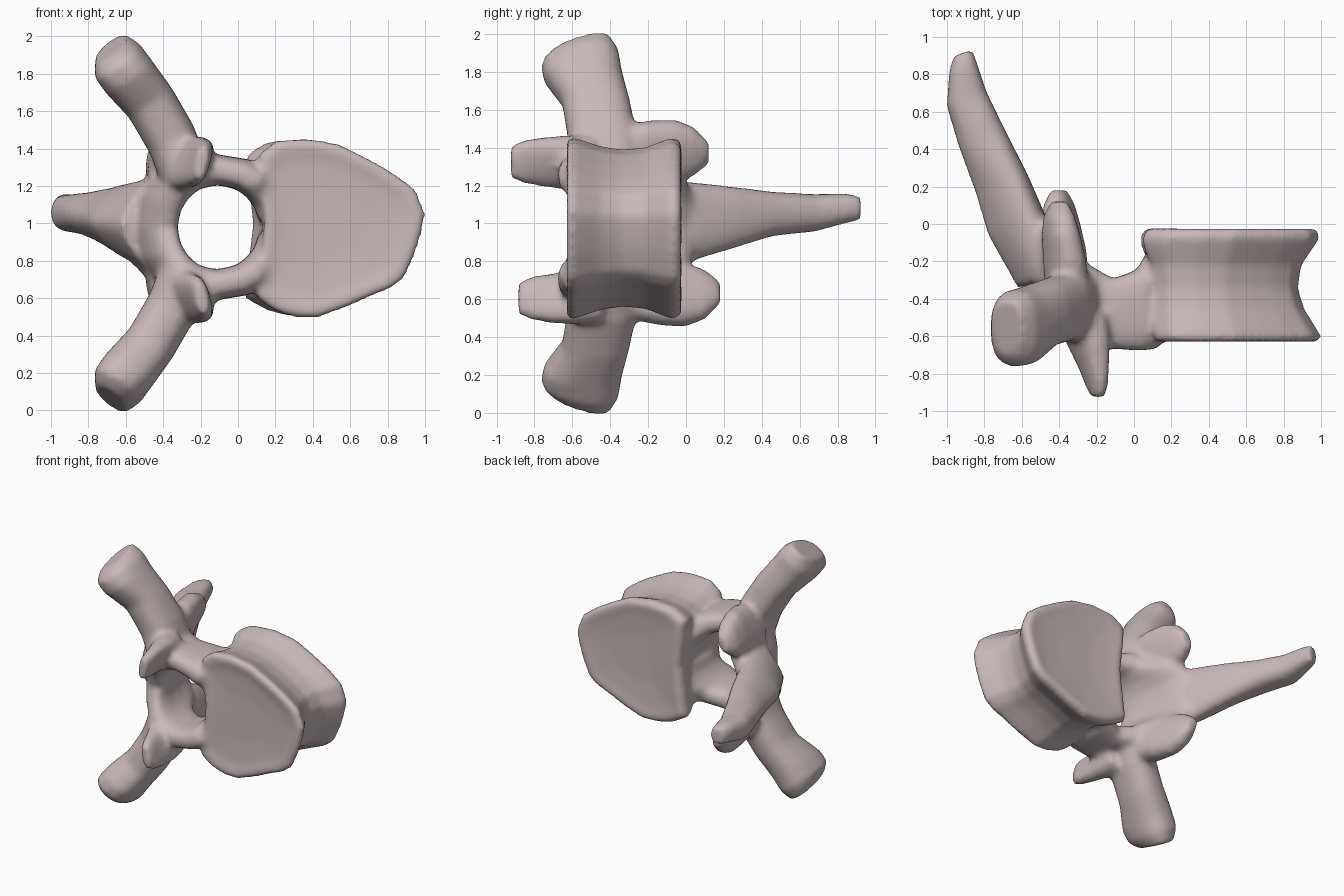
import bpy, bmesh, math
from mathutils import Vector

cube = bpy.data.objects.get("Cube")
if cube:
    bpy.data.objects.remove(cube)

MID = 0.99                      # height of the symmetry plane
bm = bmesh.new()


def skin(loops):
    """Closed surface through matching loops of points."""
    rows = [[bm.verts.new(p) for p in loop] for loop in loops]
    n = len(rows[0])
    for a, b in zip(rows, rows[1:]):
        for i in range(n):
            j = (i + 1) % n
            bm.faces.new((a[i], a[j], b[j], b[i]))
    bm.faces.new(rows[0])
    bm.faces.new(rows[-1])


def ring(c, u, v, power=0.8, taper=0.0, n=20):
    """Rounded section with half axes u, v; taper narrows v towards -u."""
    c, u, v = Vector(c), Vector(u), Vector(v)
    out = []
    for i in range(n):
        t = 2 * math.pi * i / n
        cs, sn = math.cos(t), math.sin(t)
        out.append(c + u * math.copysign(abs(cs) ** power, cs)
                   + v * math.copysign(abs(sn) ** power, sn) * (1 + taper * cs))
    return out


def both_sides(loops, dy=0.0, dz=0.0):
    """Skin the part and its mirror across the symmetry plane, nudged by dy, dz."""
    skin(loops)
    skin([[Vector((p.x, p.y + dy, 2 * MID + dz - p.z)) for p in l] for l in loops])


# Vertebral body: outline swept along y with a waist and slightly dished ends
outline = [(0.10, 0.60), (0.20, 0.53), (0.30, 0.50), (0.42, 0.495), (0.56, 0.545),
           (0.72, 0.615), (0.82, 0.655), (0.89, 0.71), (0.95, 0.85), (0.98, 0.95),
           (1.00, 1.05), (0.95, 1.18), (0.83, 1.27), (0.70, 1.345), (0.54, 1.425),
           (0.36, 1.455), (0.20, 1.44), (0.11, 1.37), (0.12, 1.20), (0.14, 1.00),
           (0.12, 0.80)]


def section(y, s, cx=0.1, left=0.0):
    """Outline scaled about cx, its canal side pushed out by left."""
    return [Vector((cx + (x - cx) * s - left * max(0, 0.4 - x) / 0.3, y,
                    0.98 + (z - 0.98) * s)) for x, z in outline]


skin([section(-0.607, 0.4, 0.5), section(-0.615, 0.75, 0.5), section(-0.635, 0.95, 0.5),
      section(-0.605, 1.008), section(-0.55, 0.97), section(-0.45, 0.90),
      section(-0.34, 0.865), section(-0.22, 0.885, left=0.02),
      section(-0.13, 0.955, left=0.06), section(-0.07, 1.0, left=0.07),
      section(-0.02, 0.95, 0.5, 0.06), section(-0.035, 0.75, 0.5),
      section(-0.045, 0.4, 0.5)])

# Neural arch: angle, inner radius, thickness, front y, rear y, outward lean to the rear
half = [(10, 0.22, 0.12, -0.56, -0.08, 0), (28, 0.225, 0.16, -0.60, -0.08, 0),
        (48, 0.225, 0.185, -0.675, -0.13, 0), (65, 0.225, 0.175, -0.68, -0.24, 0),
        (90, 0.225, 0.165, -0.67, -0.29, 0), (115, 0.21, 0.19, -0.65, -0.21, 0.02),
        (135, 0.19, 0.20, -0.62, -0.03, 0.05), (157, 0.175, 0.20, -0.57, 0.045, 0.08)]
arch = half + [(180, 0.17, 0.20, -0.53, 0.07, 0.09)]
arch += [(360 - h[0],) + h[1:] for h in reversed(half)]
loops = []
for deg, r0, thick, y0, y1, lean in arch:
    d = Vector((math.cos(math.radians(deg)), 0, math.sin(math.radians(deg))))
    c = Vector((-0.11, (y0 + y1) / 2, 0.98)) + d * (r0 + lean + thick / 2)
    loops.append(ring(c, d * thick / 2, d * lean + Vector((0, (y1 - y0) / 2, 0)), 0.7))
skin(loops)

# Transverse processes
out = Vector((0.83, 0, 0.55))
both_sides([ring((-0.28, -0.43, 1.25), out * 0.14, (0, 0.20, 0)),
            ring((-0.355, -0.44, 1.45), out * 0.14, (0, 0.185, 0)),
            ring((-0.465, -0.475, 1.64), out * 0.14, (0, 0.18, 0)),
            ring((-0.58, -0.545, 1.78), out * 0.152, (0, 0.21, 0.01)),
            ring((-0.645, -0.56, 1.87), out * 0.148, (0, 0.205, 0.035)),
            ring((-0.68, -0.555, 1.94), out * 0.10, (0, 0.15, 0.045))], dz=0.02)

# Front articular processes: slanted plates
both_sides([ring((-0.28, -0.48, 1.30), (0.11, 0, -0.04), (0.07, 0, 0.15)),
            ring((-0.25, -0.62, 1.32), (0.09, 0, -0.03), (0.07, 0, 0.14)),
            ring((-0.22, -0.75, 1.325), (0.065, 0, -0.02), (0.05, 0, 0.13)),
            ring((-0.20, -0.86, 1.325), (0.05, 0, -0.01), (0.03, 0, 0.115)),
            ring((-0.195, -0.925, 1.325), (0.035, 0, 0), (0.01, 0, 0.085))],
           dy=0.04, dz=-0.05)

# Rear articular processes: plates merging into the arch
both_sides([ring((-0.36, -0.34, 1.34), (0.10, 0, -0.03), (0.05, 0, 0.17)),
            ring((-0.37, -0.20, 1.37), (0.095, 0, -0.03), (0.055, 0, 0.17)),
            ring((-0.39, -0.06, 1.38), (0.085, 0, -0.03), (0.05, 0, 0.165)),
            ring((-0.40, 0.04, 1.38), (0.07, 0, -0.02), (0.04, 0, 0.13)),
            ring((-0.40, 0.12, 1.37), (0.04, 0, 0), (0.02, 0, 0.06))], dy=0.06, dz=0.025)

# Spinous process, wide towards the arch and narrow along its back
side = Vector((0.93, 0.34, 0))
skin([ring((-0.50, -0.30, 0.99), side * 0.13, (0, 0, 0.22), 0.9, 0.6),
      ring((-0.63, 0.00, 1.01), side * 0.165, (0, 0, 0.185), 0.9, 0.6),
      ring((-0.71, 0.22, 1.03), side * 0.15, (0, 0, 0.15), 0.9, 0.5),
      ring((-0.81, 0.45, 1.05), side * 0.135, (0, 0, 0.115), 0.9, 0.2),
      ring((-0.895, 0.67, 1.055), side * 0.115, (0, 0, 0.10)),
      ring((-0.915, 0.84, 1.08), side * 0.08, (0, 0, 0.08)),
      ring((-0.915, 0.915, 1.08), side * 0.055, (0, 0, 0.065))])

bmesh.ops.recalc_face_normals(bm, faces=bm.faces)
mesh = bpy.data.meshes.new("vertebra")
bm.to_mesh(mesh)
bm.free()
obj = bpy.data.objects.new("vertebra", mesh)
bpy.context.collection.objects.link(obj)
bpy.ops.object.select_all(action='DESELECT')
obj.select_set(True)
bpy.context.view_layer.objects.active = obj

# Fuse the parts into one continuous bone and soften the joints
fuse = obj.modifiers.new("fuse", 'REMESH')
fuse.mode = 'VOXEL'
fuse.voxel_size = 0.02
soften = obj.modifiers.new("soften", 'SMOOTH')
soften.factor = 0.5
soften.iterations = 8
for name in ("fuse", "soften"):
    bpy.ops.object.modifier_apply(modifier=name)

# Bone material
mat = bpy.data.materials.new("pale pinkish bone")
mat.use_nodes = True
colour = (0.58, 0.48, 0.48, 1)
mat.diffuse_color = colour
mat.node_tree.nodes["Principled BSDF"].inputs["Base Color"].default_value = colour
obj.data.materials.clear()
obj.data.materials.append(mat)
bpy.ops.object.shade_smooth_by_angle(angle=math.radians(50))
